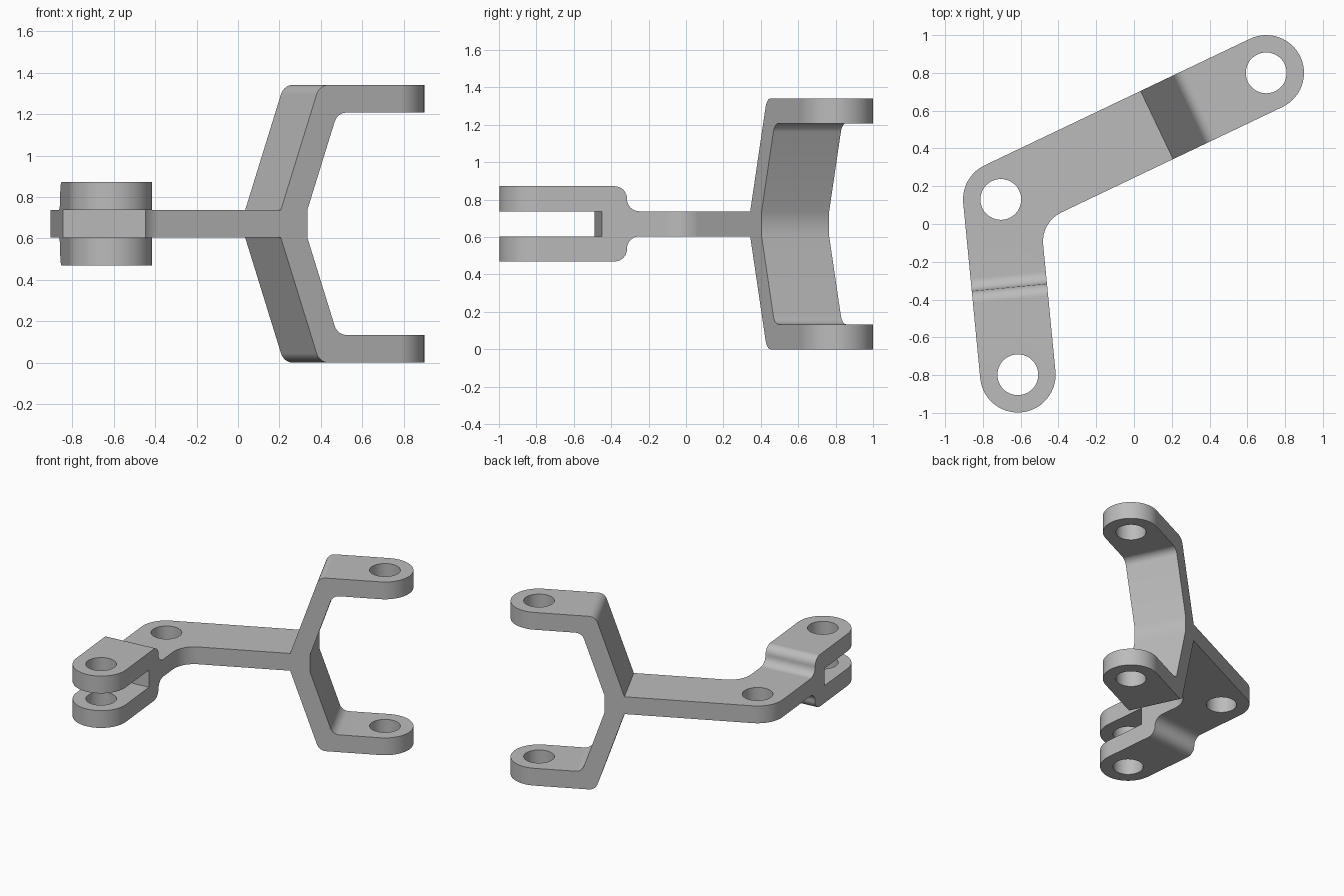
import bpy, bmesh
from math import pi, cos, sin, tan
from mathutils import Vector

cube = bpy.data.objects.get("Cube")
if cube:
    bpy.data.objects.remove(cube, do_unlink=True)

# Main dimensions
T, R, HOLE = 0.134, 0.2, 0.108           # plate thickness, half width, hole radius
TOP = 1.342
LOW, HIGH = (TOP - T) / 2, (TOP + T) / 2   # faces of the middle plate
pivot = Vector((-0.705, 0.13))
fork_end = Vector((0.7, 0.8))
clevis_end = Vector((-0.615, -0.798))
FORK_START, CLEVIS_START = 0.6, 0.3      # where the arms leave the corner plate


def rounded(corners, steps=8):
    """Polygon from (u, v, radius) corners, with arcs where radius > 0."""
    out = []
    for i, (u, v, r) in enumerate(corners):
        p = Vector((u, v))
        if not r:
            out.append(p)
            continue
        a = (Vector(corners[i - 1][:2]) - p).normalized()
        b = (Vector(corners[(i + 1) % len(corners)][:2]) - p).normalized()
        half = a.angle(b) / 2
        centre = p + (a + b).normalized() * r / sin(half)
        bend = pi / 2 - half
        inward = (p - centre).normalized()
        side = (a - b).normalized()
        for k in range(steps + 1):
            t = bend * (1 - 2 * k / steps)
            out.append(centre + r * (inward * cos(t) + side * sin(t)))
    return out


def prism(bm, pts, place, w0, w1, is_open):
    """Extrude a polygon from w0 to w1, leaving the joint edges open."""
    a = [bm.verts.new(place(p.x, p.y, w0)) for p in pts]
    b = [bm.verts.new(place(p.x, p.y, w1)) for p in pts]
    bm.faces.new(a)
    bm.faces.new(b[::-1])
    for i in range(len(pts)):
        j = (i + 1) % len(pts)
        if not is_open(pts[i], pts[j]):
            bm.faces.new((a[i], a[j], b[j], b[i]))


def add_arm(bm, end, start, profile, lugs):
    """Side profile swept across the arm, with a half-round cap on each lug."""
    axis = (end - pivot).normalized()
    across = Vector((-axis.y, axis.x))
    length = (end - pivot).length

    def at_ends(p, q):
        return abs(p.x - q.x) < 1e-5 and min(abs(p.x - start), abs(p.x - length)) < 1e-5

    def side(u, v, w):
        return (*(pivot + axis * u + across * w), v)

    def plan(u, v, w):
        return (*(pivot + axis * u + across * v), w)

    prism(bm, rounded(profile(start, length)), side, -R, R, at_ends)
    cap = [Vector((length + R * cos(t), R * sin(t)))
           for t in (pi * (k / 28 - 0.5) for k in range(29))]
    for z in lugs:
        prism(bm, cap, plan, z, z + T, at_ends)


def mirrored(lower):
    """Complete a profile by reflecting its lower half about mid height."""
    return lower + [(u, TOP - v, r) for u, v, r in reversed(lower)]


def fork_profile(s, e):
    return mirrored([(s, LOW, 0), (0.915, LOW, 0), (1.122, 0, 0.067), (e, 0, 0),
                     (e, T, 0), (1.218, T, 0.067), (1.057, LOW, 0)])


def clevis_profile(s, e):
    return mirrored([(s, LOW, 0), (0.467, LOW, 0.066), (0.467, LOW - T, 0.066),
                     (e, LOW - T, 0), (e, LOW, 0), (0.602, LOW, 0)])


# Corner plate around the pivot
bm = bmesh.new()
d = (fork_end - pivot).normalized()
e = (clevis_end - pivot).normalized()
back, outer = Vector((-d.y, d.x)), Vector((e.y, -e.x))
front_root, inner_root = pivot - back * R, pivot - outer * R
gap = inner_root - front_root
reach = (gap.x * e.y - gap.y * e.x) / (d.x * e.y - d.y * e.x)
corner = front_root + d * reach
turn = outer.angle(back)
arc = [pivot + R * (outer * sin(turn * (1 - k / 12)) + back * sin(turn * k / 12)) / sin(turn)
       for k in range(13)]
ends = [pivot + e * CLEVIS_START + outer * R, pivot + d * FORK_START + back * R,
        pivot + d * FORK_START - back * R, pivot + e * CLEVIS_START - outer * R]
outline = [(*ends[0], 0)] + [(*p, 0) for p in arc] + [(*ends[1], 0), (*ends[2], 0),
           (*corner, 0.17), (*ends[3], 0)]


def plate_end(p, q):
    return all(min((x - c).length for c in ends) < 1e-5 for x in (p, q))


prism(bm, rounded(outline), lambda x, y, z: (x, y, z), LOW, HIGH, plate_end)

# Fork arm and clevis arm, welded to the plate
add_arm(bm, fork_end, FORK_START, fork_profile, (0, TOP - T))
add_arm(bm, clevis_end, CLEVIS_START, clevis_profile, (LOW - T, HIGH))
bmesh.ops.remove_doubles(bm, verts=bm.verts, dist=1e-4)
bmesh.ops.recalc_face_normals(bm, faces=bm.faces)
bmesh.ops.dissolve_limit(bm, angle_limit=0.01, verts=bm.verts, edges=bm.edges)

mesh = bpy.data.meshes.new("linkage_bracket")
bm.to_mesh(mesh)
bm.free()
bracket = bpy.data.objects.new("linkage_bracket", mesh)
bpy.context.collection.objects.link(bracket)

# Grey metal
grey = bpy.data.materials.new("grey_metal")
grey.use_nodes = True
colour = (0.5, 0.5, 0.5, 1)
grey.diffuse_color = colour
grey.node_tree.nodes["Principled BSDF"].inputs["Base Color"].default_value = colour
mesh.materials.append(grey)

# Pin holes
bpy.context.view_layer.objects.active = bracket
for name, p in (("pivot", pivot), ("fork", fork_end), ("clevis", clevis_end)):
    bpy.ops.mesh.primitive_cylinder_add(vertices=48, radius=HOLE, depth=2,
                                        location=(p.x, p.y, TOP / 2))
    cutter = bpy.context.object
    cutter.name = name + "_hole_cutter"
    cutter.data.materials.append(grey)
    bpy.context.view_layer.objects.active = bracket
    cut = bracket.modifiers.new(name + "_hole", 'BOOLEAN')
    cut.operation, cut.solver, cut.object = 'DIFFERENCE', 'EXACT', cutter
    bpy.ops.object.modifier_apply(modifier=cut.name)
    bpy.data.objects.remove(cutter, do_unlink=True)

# Smooth bends, crisp edges
bpy.ops.object.select_all(action='DESELECT')
bracket.select_set(True)
bpy.ops.object.shade_smooth_by_angle(angle=pi / 6)
weighted = bracket.modifiers.new("weighted_normals", 'WEIGHTED_NORMAL')
weighted.keep_sharp = True
